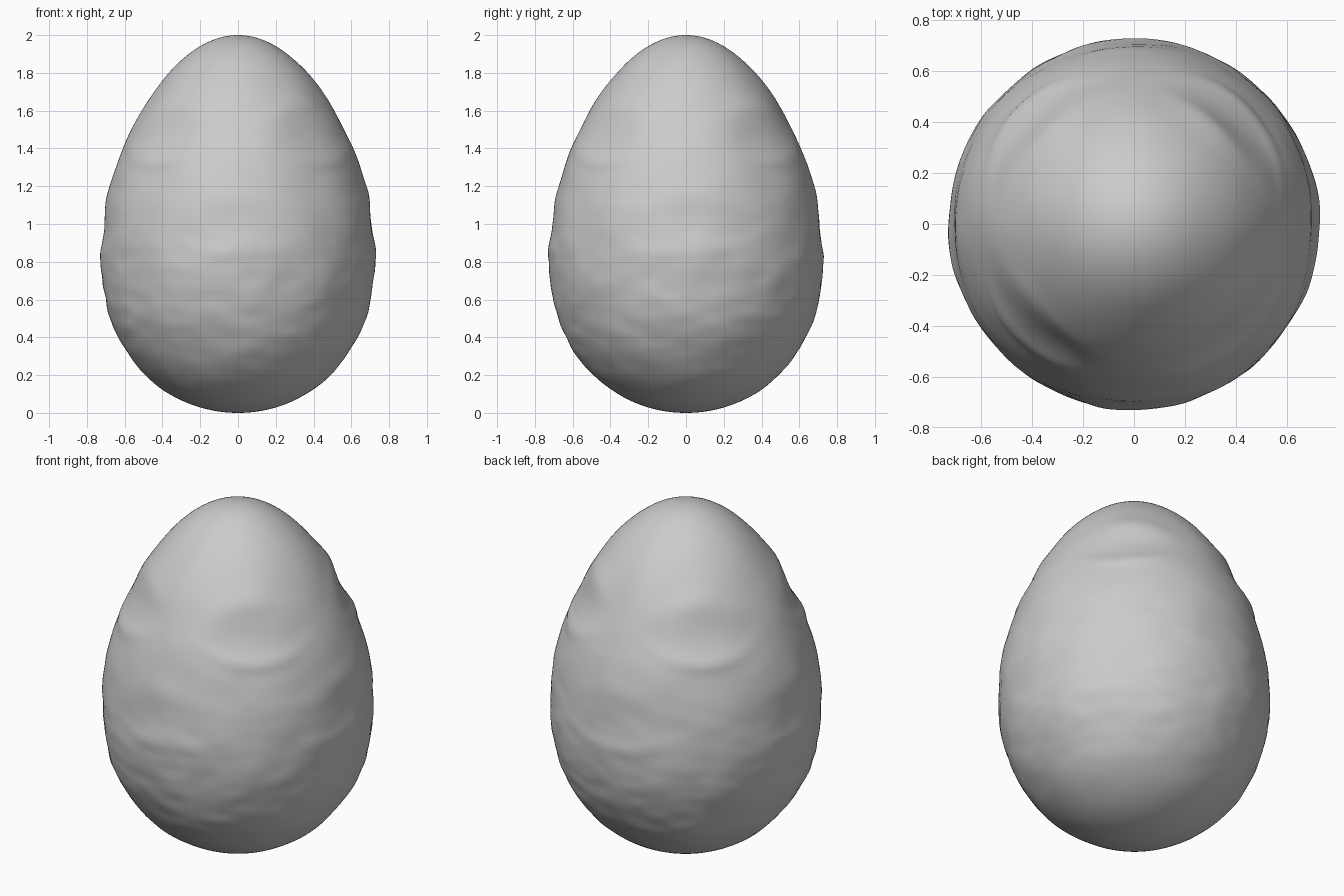
import bpy, bmesh, math
from mathutils import Vector, noise

cube = bpy.data.objects.get("Cube")
if cube:
    bpy.data.objects.remove(cube, do_unlink=True)

# One plain grey shell colour
shell = bpy.data.materials.new("shell_grey")
shell.use_nodes = True
grey = (0.6, 0.6, 0.6, 1)
shell.diffuse_color = grey
shell.node_tree.nodes["Principled BSDF"].inputs["Base Color"].default_value = grey


def bell(x, width):
    return math.exp(-(x / width) ** 2)


def facet_dent(angle, z, phase, height, strength):
    """Four lens-shaped hollows round the egg, each under a raised brow."""
    quarter = math.pi / 2
    off = (angle - phase + quarter / 2) % quarter - quarter / 2
    fade = bell(off, 0.42)
    arch = height + 0.13 - 0.3 * off ** 2
    brow = bell(z - arch - 0.05, 0.06)
    hollow = bell(z - height, 0.10)
    lip = bell(z - (height - 0.13 + 0.3 * off ** 2), 0.035)
    return strength * fade * (0.5 * brow - hollow + 0.6 * lip)


def surface_offset(angle, u, radius):
    """Hammered relief, strongest on the lower half and fading at the poles."""
    z = u + 1
    p = Vector((math.cos(angle) * radius, math.sin(angle) * radius, z))
    fade = min(1, radius / 0.5) ** 2
    broad = noise.noise(Vector((p.x * 4, p.y * 4, z * 5)))
    fine = noise.noise(Vector((p.x * 7, p.y * 7, z * 14)) + Vector((9, 4, 2)))
    rough = bell(z - 0.55, 0.5)
    relief = 0.008 * broad + 0.006 * rough * fine
    relief += facet_dent(angle, z, math.pi / 4, 1.46, 0.02)
    relief += facet_dent(angle, z, 0, 0.97, 0.01)
    return fade * relief


# Egg: a sphere tapered toward the top, then given its relief
bm = bmesh.new()
bmesh.ops.create_uvsphere(bm, u_segments=160, v_segments=110, radius=1)
for v in bm.verts:
    u = v.co.z
    ring = math.sqrt(max(0, 1 - u * u))
    angle = math.atan2(v.co.y, v.co.x)
    radius = ring * (0.715 - 0.13 * u)
    radius += surface_offset(angle, u, radius)
    v.co = (math.cos(angle) * radius, math.sin(angle) * radius, u + 1)

mesh = bpy.data.meshes.new("egg")
bm.to_mesh(mesh)
bm.free()
mesh.materials.append(shell)
mesh.shade_smooth()
egg = bpy.data.objects.new("egg", mesh)
bpy.context.collection.objects.link(egg)
